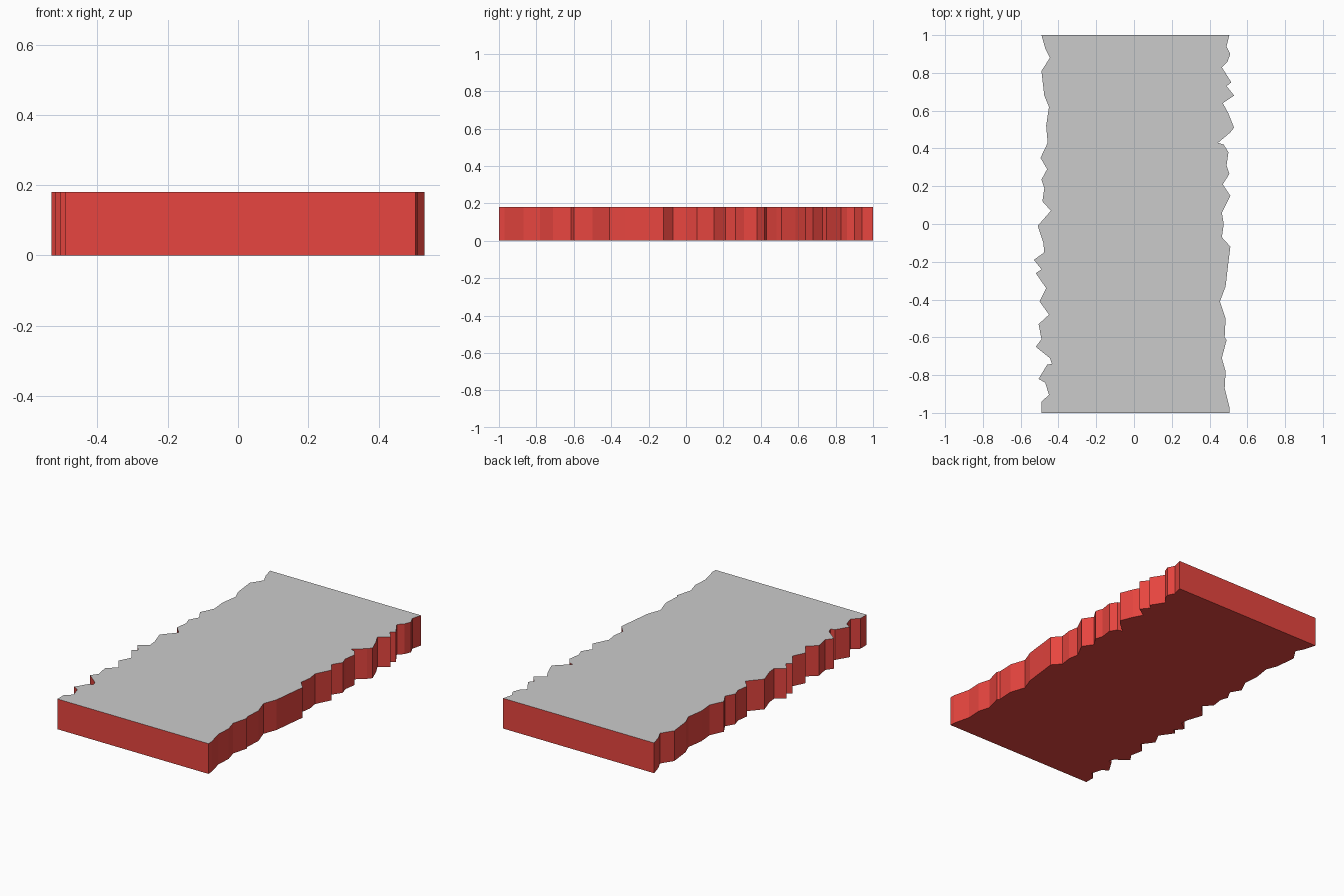
import bpy, bmesh

if "Cube" in bpy.data.objects:
    bpy.data.objects.remove(bpy.data.objects["Cube"])

HEIGHT = 0.18

# Ragged long edges, read from back (y = 1) to front (y = -1)
left_edge = [
    (-.49, 1), (-.47, .93), (-.445, .88), (-.49, .81), (-.475, .68),
    (-.45, .62), (-.465, .52), (-.457, .43), (-.495, .35), (-.46, .29),
    (-.49, .235), (-.475, .19), (-.485, .12), (-.44, .07), (-.475, .03),
    (-.51, -.01), (-.48, -.10), (-.475, -.15), (-.53, -.19), (-.49, -.24),
    (-.52, -.26), (-.465, -.34), (-.50, -.41), (-.45, -.48), (-.505, -.53),
    (-.49, -.61), (-.52, -.65), (-.445, -.71), (-.435, -.74), (-.46, -.745),
    (-.505, -.82), (-.47, -.84), (-.45, -.905), (-.49, -.94), (-.49, -1)]
right_edge = [
    (.505, 1), (.49, .94), (.51, .90), (.495, .86), (.465, .83),
    (.515, .75), (.49, .73), (.53, .68), (.47, .64), (.50, .585),
    (.53, .51), (.51, .485), (.445, .43), (.475, .42), (.50, .38),
    (.49, .31), (.505, .265), (.47, .21), (.51, .15), (.465, .06),
    (.475, 0), (.465, -.07), (.51, -.12), (.50, -.20), (.485, -.33),
    (.455, -.41), (.485, -.50), (.48, -.60), (.49, -.615), (.465, -.71),
    (.485, -.78), (.48, -.87), (.505, -.97), (.505, -1)]


def material(name, color):
    mat = bpy.data.materials.new(name)
    mat.diffuse_color = color
    mat.use_nodes = True
    mat.node_tree.nodes["Principled BSDF"].inputs["Base Color"].default_value = mat.diffuse_color
    return mat


# Slab: outline extruded straight up, grey top and red sides and underside
bm = bmesh.new()
outline = left_edge + right_edge[::-1]
base = bm.faces.new([bm.verts.new((x, y, 0)) for x, y in outline])
extruded = bmesh.ops.extrude_face_region(bm, geom=[base], use_keep_orig=True)
top_verts = [g for g in extruded["geom"] if isinstance(g, bmesh.types.BMVert)]
bmesh.ops.translate(bm, vec=(0, 0, HEIGHT), verts=top_verts)
bmesh.ops.recalc_face_normals(bm, faces=bm.faces)
for face in bm.faces:
    face.material_index = 1 if face.normal.z > 0.5 else 0

mesh = bpy.data.meshes.new("ragged_slab")
bm.to_mesh(mesh)
bm.free()
mesh.materials.append(material("red_body", (0.8, 0.06, 0.05, 1)))
mesh.materials.append(material("grey_top", (0.8, 0.8, 0.8, 1)))
slab = bpy.data.objects.new("ragged_slab", mesh)
bpy.context.collection.objects.link(slab)
